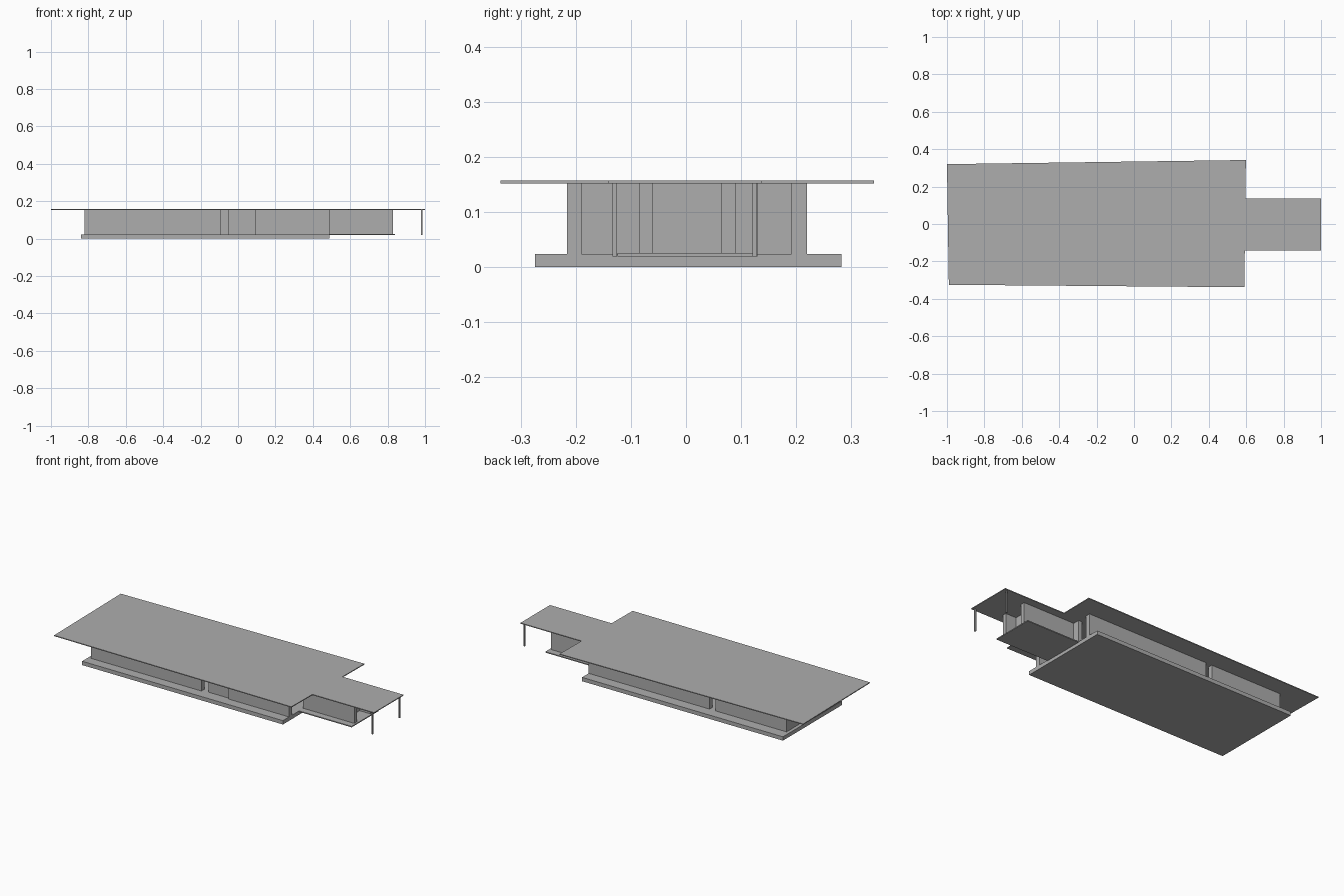
import bpy, bmesh

if "Cube" in bpy.data.objects:
    bpy.data.objects.remove(bpy.data.objects["Cube"])

grey = bpy.data.materials.new("concrete_grey")
grey.diffuse_color = (0.42, 0.42, 0.42, 1)
grey.use_nodes = True
grey.node_tree.nodes["Principled BSDF"].inputs["Base Color"].default_value = grey.diffuse_color


def slab(name, outline, z0, z1):
    """Extrude a flat outline (x, y) from z0 to z1."""
    bm = bmesh.new()
    face = bm.faces.new([bm.verts.new((x, y, z0)) for x, y in outline])
    top = bmesh.ops.extrude_face_region(bm, geom=[face])["geom"]
    for v in top:
        if isinstance(v, bmesh.types.BMVert):
            v.co.z = z1
    bmesh.ops.recalc_face_normals(bm, faces=bm.faces)
    mesh = bpy.data.meshes.new(name)
    bm.to_mesh(mesh)
    bm.free()
    mesh.materials.append(grey)
    obj = bpy.data.objects.new(name, mesh)
    bpy.context.collection.objects.link(obj)
    return obj


def box(name, x0, x1, y0, y1, z0, z1):
    return slab(name, [(x0, y0), (x1, y0), (x1, y1), (x0, y1)], z0, z1)


FLOOR, CEIL, ROOF = 0.023, 0.152, 0.157

# Plinth and annex floor
box("plinth", -0.84, 0.49, -0.275, 0.283, 0, FLOOR)
box("annex_floor", 0.49, 0.84, -0.125, 0.13, 0.019, 0.025)

# Wide main roof, slightly tapered, and narrow annex roof
slab("main_roof", [(-0.99, -0.325), (0.59, -0.338), (0.598, 0.342), (-1.0, 0.32)], CEIL, ROOF)
box("annex_roof", 0.59, 1.0, -0.142, 0.137, CEIL, ROOF)

# Long outer walls: separate panels with narrow door gaps
for i, (x0, x1, inset) in enumerate([(-0.82, -0.09, 0), (-0.05, 0.09, 0.01), (0.09, 0.49, 0)]):
    box(f"front_wall_{i}", x0, x1, -0.217 + inset, -0.19, FLOOR, CEIL)
for i, (x0, x1) in enumerate([(-0.82, -0.69), (-0.69, -0.35), (-0.31, 0.10), (0.10, 0.49)]):
    box(f"back_wall_{i}", x0, x1, 0.192, 0.22, FLOOR, CEIL)
box("left_end_wall", -0.82, -0.795, -0.19, 0.192, FLOOR, CEIL)

# Annex side walls, recessed end wall and the return into the main hall
box("annex_front_wall", 0.49, 0.83, -0.085, -0.06, FLOOR, CEIL)
box("annex_back_wall", 0.49, 0.83, 0.065, 0.09, FLOOR, CEIL)
box("annex_end_wall", 0.74, 0.76, -0.06, 0.065, FLOOR, CEIL)
box("return_wall", 0.465, 0.49, 0.065, 0.13, FLOOR, CEIL)

# Slim canopy posts
for name, y in (("front_post", -0.13), ("back_post", 0.125)):
    box(name, 0.978, 0.986, y - 0.004, y + 0.004, 0.019, CEIL)
